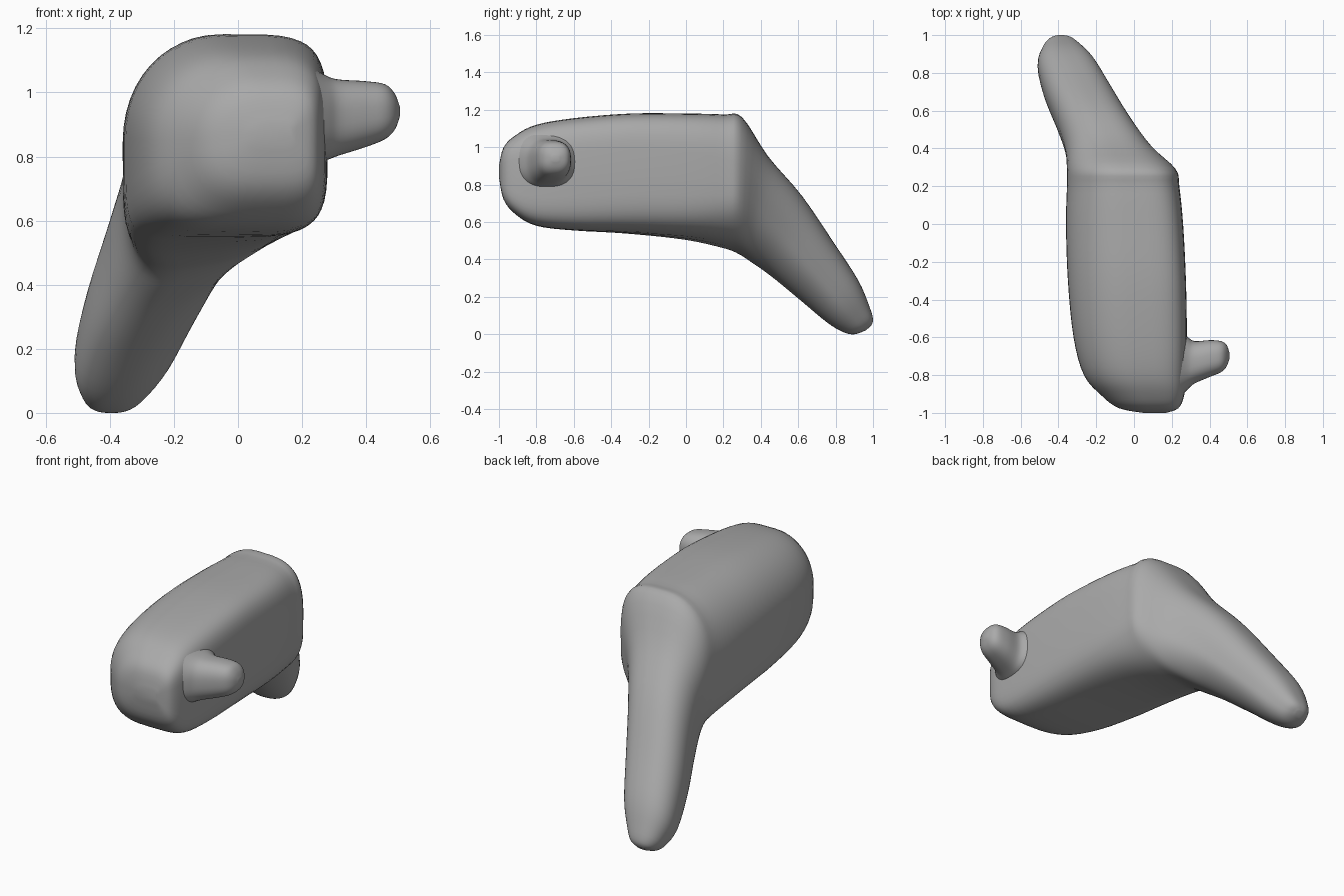
import bpy
import bmesh
import math
from mathutils import Vector

cube = bpy.data.objects.get("Cube")
if cube:
    bpy.data.objects.remove(cube, do_unlink=True)

SIDES = 48   # points round each cross-section
STEPS = 4    # rings between two guide sections

# Corner squareness, counter-clockwise from the upper corner on the knob side
FRONT_CORNERS = (4.2, 2.1, 2.8, 5)
BODY_CORNERS = (4.6, 2.1, 6, 4)
LIMB_CORNERS = (2.8, 2.2, 2.8, 2.1)
KNOB_CORNERS = (2.5, 2.5, 2.5, 2.5)

grey = bpy.data.materials.new("plain grey")
grey.use_nodes = True
tone = (0.4, 0.4, 0.4, 1)
grey.diffuse_color = tone
grey.node_tree.nodes["Principled BSDF"].inputs["Base Color"].default_value = tone


def smooth_rows(rows):
    """Pass a cubic spline through the guide sections."""
    result = []
    last = len(rows) - 1
    for i in range(last):
        a, b = rows[max(i - 1, 0)], rows[i]
        c, d = rows[i + 1], rows[min(i + 2, last)]
        for step in range(STEPS):
            t = step / STEPS
            result.append([
                q + t / 2 * (r - p + t * (2 * p - 5 * q + 4 * r - s + t * (3 * (q - r) + s - p)))
                for p, q, r, s in zip(a, b, c, d)])
    result.append(rows[last])
    return result


def rounded(value, power):
    """Superellipse coordinate: a higher power gives a squarer corner."""
    return math.copysign(abs(value) ** (2 / power), value)


def blend_corners(kind):
    """Corner squareness for limb (0), body (1), front (2) or between."""
    if kind > 1:
        start, end, t = BODY_CORNERS, FRONT_CORNERS, kind - 1
    else:
        start, end, t = LIMB_CORNERS, BODY_CORNERS, kind
    return [a + (b - a) * t for a, b in zip(start, end)]


def loft(name, rows, frame):
    """Skin closed sections; frame gives centre, half axes, corners and lift."""
    bm = bmesh.new()
    rings = []
    for row in smooth_rows(rows):
        centre, across, up, corners, lift = frame(row)
        ring = []
        for k in range(SIDES):
            angle = math.tau * k / SIDES
            power = corners[k * 4 // SIDES]
            c = rounded(math.cos(angle), power)
            s = rounded(math.sin(angle), power)
            # The underside rises toward one side
            s += lift * ((c + 1) / 2) ** 2 * max(0, -s)
            ring.append(bm.verts.new(centre + across * c + up * s))
        rings.append(ring)
    for first, second in zip(rings, rings[1:]):
        for k in range(SIDES):
            n = (k + 1) % SIDES
            bm.faces.new((first[k], first[n], second[n], second[k]))
    bm.faces.new(rings[0])
    bm.faces.new(rings[-1])
    bmesh.ops.recalc_face_normals(bm, faces=bm.faces)
    mesh = bpy.data.meshes.new(name)
    bm.to_mesh(mesh)
    bm.free()
    mesh.materials.append(grey)
    part = bpy.data.objects.new(name, mesh)
    bpy.context.collection.objects.link(part)
    bpy.ops.object.select_all(action="DESELECT")
    part.select_set(True)
    bpy.context.view_layer.objects.active = part
    bpy.ops.object.shade_smooth_by_angle(angle=math.radians(40))


def body_frame(row):
    """Section leaning back from its low edge to its high edge."""
    low_y, low_z, high_y, high_z, near_x, far_x, lift, kind = row
    middle = (near_x + far_x) / 2
    low = Vector((middle, low_y, low_z))
    high = Vector((middle, high_y, high_z))
    across = Vector(((far_x - near_x) / 2, 0, 0))
    return (low + high) / 2, across, (high - low) / 2, blend_corners(kind), lift


def knob_frame(row):
    """Upright section facing sideways."""
    x, low_y, high_y, low_z, high_z = row
    centre = Vector((x, (low_y + high_y) / 2, (low_z + high_z) / 2))
    across = Vector((0, (high_y - low_y) / 2, 0))
    return centre, across, Vector((0, 0, (high_z - low_z) / 2)), KNOB_CORNERS, 0


# Blunt upright body: y, bottom, top, x from, x to, lift, corner kind
body = [
    (-1, .84, .9, .05, .17, 0, 2),
    (-.975, .72, 1, -.08, .235, 0, 2),
    (-.91, .64, 1.065, -.17, .265, 0, 2),
    (-.8, .58, 1.12, -.265, .275, 0, 1.8),
    (-.6, .555, 1.155, -.32, .28, 0, 1.4),
    (-.3, .535, 1.18, -.35, .275, .05, 1),
    (0, .5, 1.18, -.36, .26, .15, .85),
    (.2, .45, 1.175, -.355, .24, .3, .55),
]
# Tapering limb: low y and z, high y and z, x from, x to, lift, corner kind
limb = [
    (.28, .415, .3, 1.16, -.355, .22, .4, .4),
    (.35, .37, .44, .95, -.365, .095, .4, .25),
    (.45, .3, .62, .74, -.41, -.02, .35, .1),
    (.6, .18, .79, .49, -.475, -.12, .3, 0),
    (.75, .06, .92, .29, -.51, -.205, .2, 0),
    (.84, .01, .98, .15, -.49, -.275, .1, 0),
    (.9, 0, 1, .08, -.46, -.32, 0, 0),
    (.96, .02, .99, .045, -.42, -.37, 0, 0),
]
guides = [(y, low, y, high, a, b, lift, kind) for y, low, high, a, b, lift, kind in body]
loft("body_and_limb", guides + limb, body_frame)

# Side knob flaring into the body
knob = [
    (.23, -.93, -.56, .77, 1.08),
    (.28, -.88, -.595, .79, 1.05),
    (.32, -.845, -.62, .805, 1.04),
    (.4, -.81, -.615, .83, 1.035),
    (.46, -.785, -.62, .855, 1.025),
    (.49, -.755, -.64, .885, .995),
    (.505, -.715, -.68, .925, .955),
]
loft("side_knob", knob, knob_frame)
